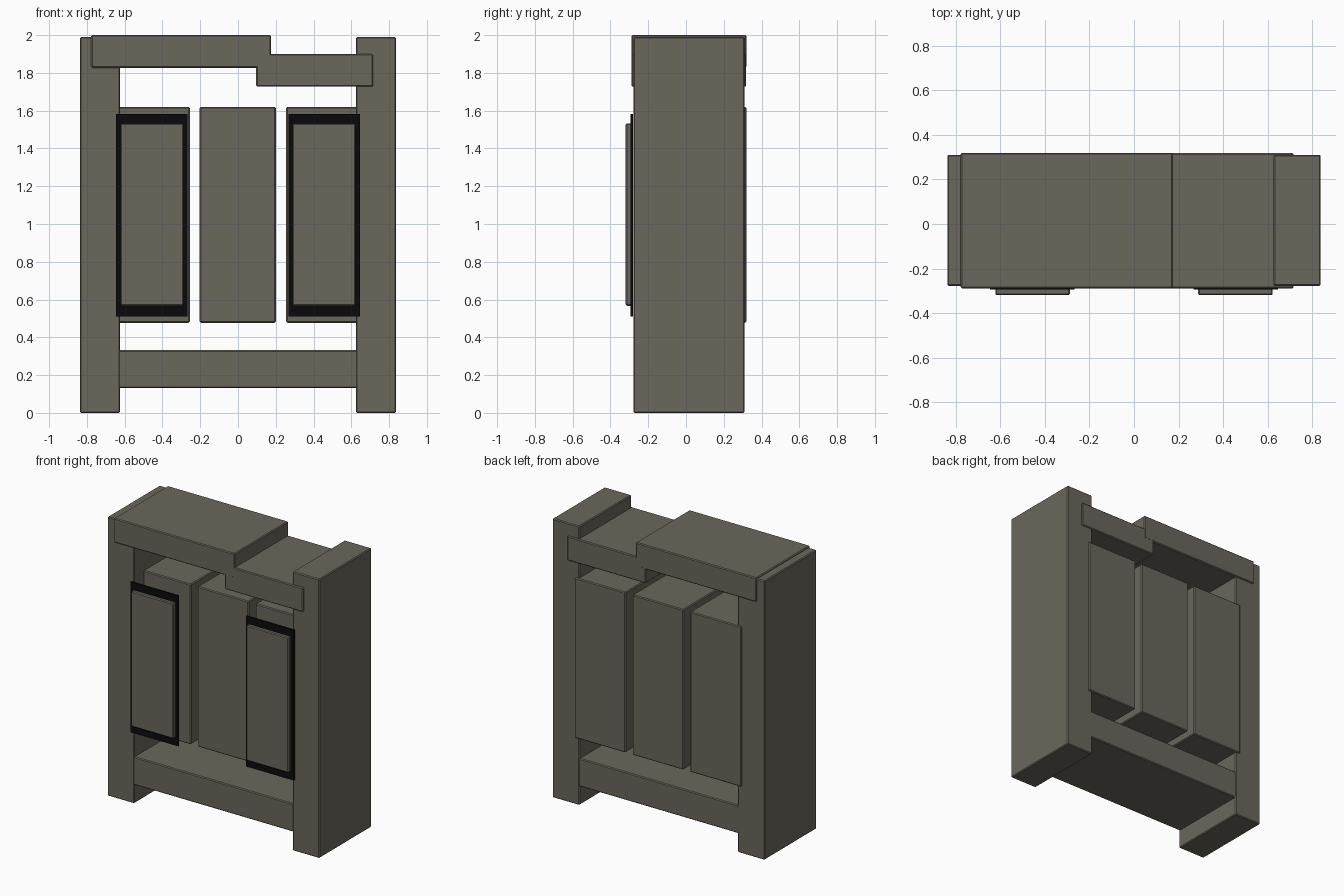
import bpy
from mathutils import Vector

if "Cube" in bpy.data.objects:
    bpy.data.objects.remove(bpy.data.objects["Cube"])


def colour(name, rgb):
    m = bpy.data.materials.new(name)
    m.diffuse_color = (*rgb, 1)
    m.use_nodes = True
    m.node_tree.nodes["Principled BSDF"].inputs["Base Color"].default_value = m.diffuse_color
    return m


STONE = colour("grey_stone", (0.145, 0.135, 0.108))
BLACK = colour("black_trim", (0.003, 0.003, 0.003))


def box(name, x, y, z, mat=STONE, bevel=0.006):
    """Box spanning the given (low, high) ranges, with softened edges."""
    bpy.ops.mesh.primitive_cube_add(size=1)
    ob = bpy.context.object
    ob.name = name
    lo, hi = Vector((x[0], y[0], z[0])), Vector((x[1], y[1], z[1]))
    for v in ob.data.vertices:
        v.co = (lo + hi) / 2 + v.co * (hi - lo)
    ob.data.materials.append(mat)
    if bevel:
        mod = ob.modifiers.new("soft_edges", 'BEVEL')
        mod.width = bevel
        mod.segments = 1
    return ob


for label, s in (("left", -1), ("right", 1)):
    def span(a, b):
        return tuple(sorted((s * a, s * b)))

    # Upright post, outer slat and framed front panel on each side
    box(label + "_post", span(0.625, 0.837), (-0.278, 0.31), (0, 1.99))
    box(label + "_slat", span(0.255, 0.658), (-0.168, 0.319), (0.477, 1.62))
    box(label + "_panel_trim", span(0.267, 0.645), (-0.293, -0.281),
        (0.51, 1.583), BLACK, 0)
    box(label + "_panel", span(0.288, 0.622), (-0.319, -0.288), (0.567, 1.532))

# Centre slat and lower rail
box("centre_slat", (-0.203, 0.2), (-0.168, 0.319), (0.477, 1.62))
box("lower_rail", (-0.66, 0.66), (-0.275, 0.305), (0.132, 0.332))

# Stepped top beams
box("upper_beam", (-0.777, 0.175), (-0.289, 0.319), (1.827, 2.0))
box("stepped_beam", (0.096, 0.715), (-0.2885, 0.3185), (1.727, 1.90))
